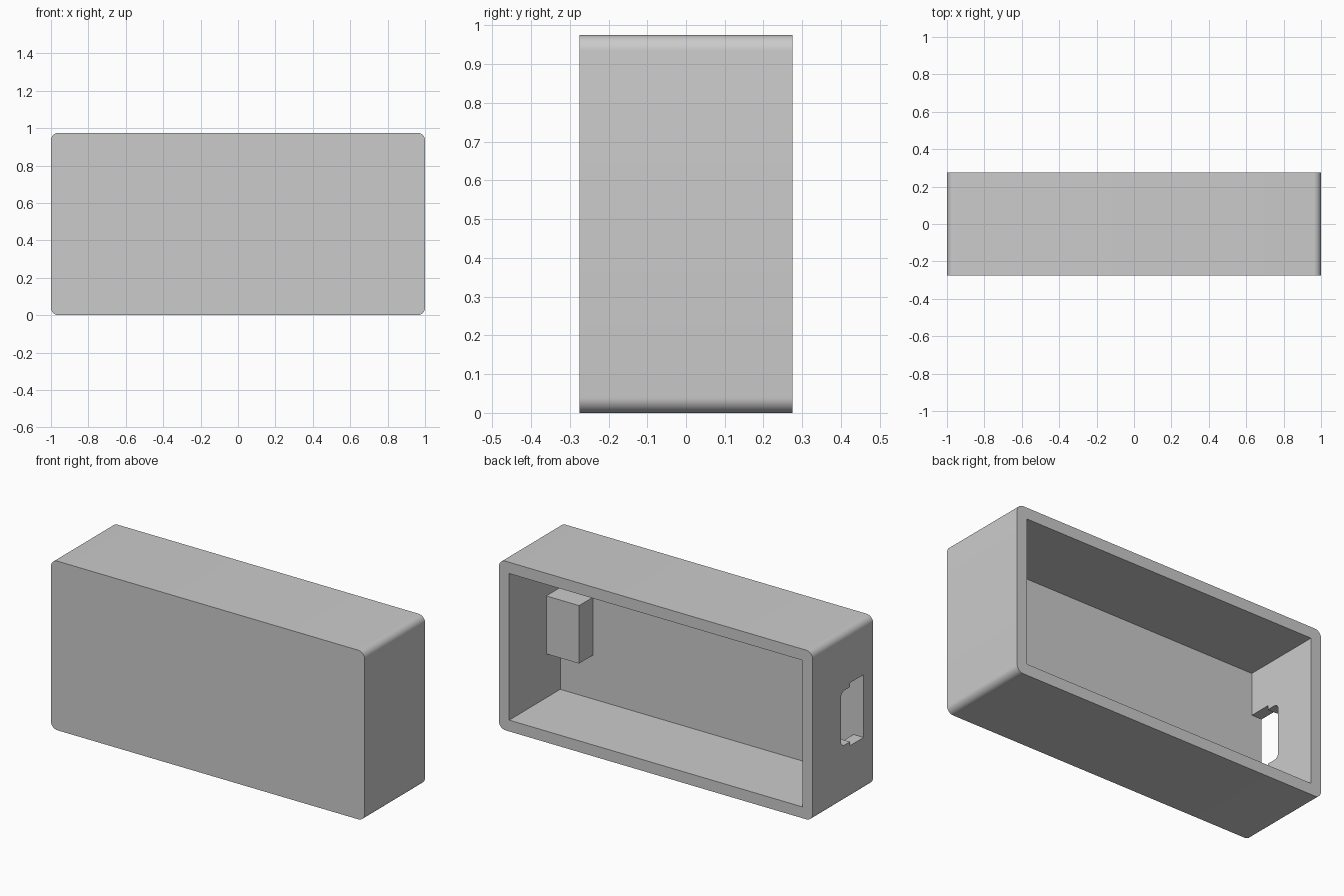
import bpy
import bmesh
from math import cos, sin, pi
from mathutils import Vector

cube = bpy.data.objects.get("Cube")
if cube:
    bpy.data.objects.remove(cube, do_unlink=True)

grey = bpy.data.materials.new("light grey plastic")
colour = (0.6, 0.6, 0.6, 1)
grey.use_nodes = True
grey.diffuse_color = colour
grey.node_tree.nodes["Principled BSDF"].inputs["Base Color"].default_value = colour

WIDTH, DEPTH, HEIGHT = 2.0, 0.55, 0.975
WALL = 0.065
FLOOR_Y = -0.19            # inner face of the front panel
INNER_X = WIDTH / 2 - WALL


def arc(u, v, r, quarter, steps=8):
    """Quarter circle around (u, v), starting at the given quarter turn."""
    return [(u + r * cos((quarter + i / steps) * pi / 2),
             v + r * sin((quarter + i / steps) * pi / 2)) for i in range(steps + 1)]


def prism(name, outline, start, end, axis):
    """Extrude an outline along y (outline in x, z) or x (outline in y, z)."""
    bm = bmesh.new()
    place = (lambda u, v: (u, start, v)) if axis == "y" else (lambda u, v: (start, u, v))
    face = bm.faces.new([bm.verts.new(place(u, v)) for u, v in outline])
    move = Vector((0, end - start, 0)) if axis == "y" else Vector((end - start, 0, 0))
    grown = bmesh.ops.extrude_face_region(bm, geom=[face])["geom"]
    bmesh.ops.translate(bm, vec=move,
                        verts=[g for g in grown if isinstance(g, bmesh.types.BMVert)])
    bmesh.ops.recalc_face_normals(bm, faces=bm.faces)
    mesh = bpy.data.meshes.new(name)
    bm.to_mesh(mesh)
    bm.free()
    mesh.materials.append(grey)
    obj = bpy.data.objects.new(name, mesh)
    bpy.context.collection.objects.link(obj)
    return obj


def rectangle(u0, u1, v0, v1):
    return [(u0, v0), (u1, v0), (u1, v1), (u0, v1)]


def cut(target, cutter):
    """Subtract the cutter for good, then drop it."""
    cutter.hide_render = True
    mod = target.modifiers.new("cut", "BOOLEAN")
    mod.operation, mod.solver, mod.object = "DIFFERENCE", "EXACT", cutter
    bpy.ops.object.select_all(action="DESELECT")
    bpy.context.view_layer.objects.active = target
    target.select_set(True)
    bpy.ops.object.modifier_apply(modifier=mod.name)
    bpy.data.objects.remove(cutter, do_unlink=True)


# Case: rounded block, hollowed from the back
R = 0.04
a, lo, hi = WIDTH / 2 - R, R, HEIGHT - R
case_outline = arc(a, hi, R, 0) + arc(-a, hi, R, 1) + arc(-a, lo, R, 2) + arc(a, lo, R, 3)
case = prism("case", case_outline, -DEPTH / 2, DEPTH / 2, "y")
cavity = prism("cavity_cutter", rectangle(-INNER_X, INNER_X, WALL, HEIGHT - WALL),
               FLOOR_Y, DEPTH, "y")
cut(case, cavity)

# Stepped port opening through one end wall
MID, STEP_Y, PORT_Y = 0.486, -0.065, 0.016
wide, narrow, r = 0.181, 0.158, 0.03
port_outline = [(FLOOR_Y, MID - wide), (STEP_Y, MID - wide), (STEP_Y, MID - narrow)]
port_outline += arc(PORT_Y - r, MID - narrow + r, r, 3)
port_outline += arc(PORT_Y - r, MID + narrow - r, r, 0)
port_outline += [(STEP_Y, MID + narrow), (STEP_Y, MID + wide), (FLOOR_Y, MID + wide)]
cut(case, prism("port_cutter", port_outline, -1.1, -0.85, "x"))

# Support block in the opposite end, sunk slightly into the walls
block = prism("support_block", rectangle(FLOOR_Y - 0.02, -0.063, 0.318, 0.652),
              0.726, INNER_X + 0.02, "x")

for obj in (case, block):
    bpy.ops.object.select_all(action="DESELECT")
    bpy.context.view_layer.objects.active = obj
    obj.select_set(True)
    bpy.ops.object.shade_smooth_by_angle()
